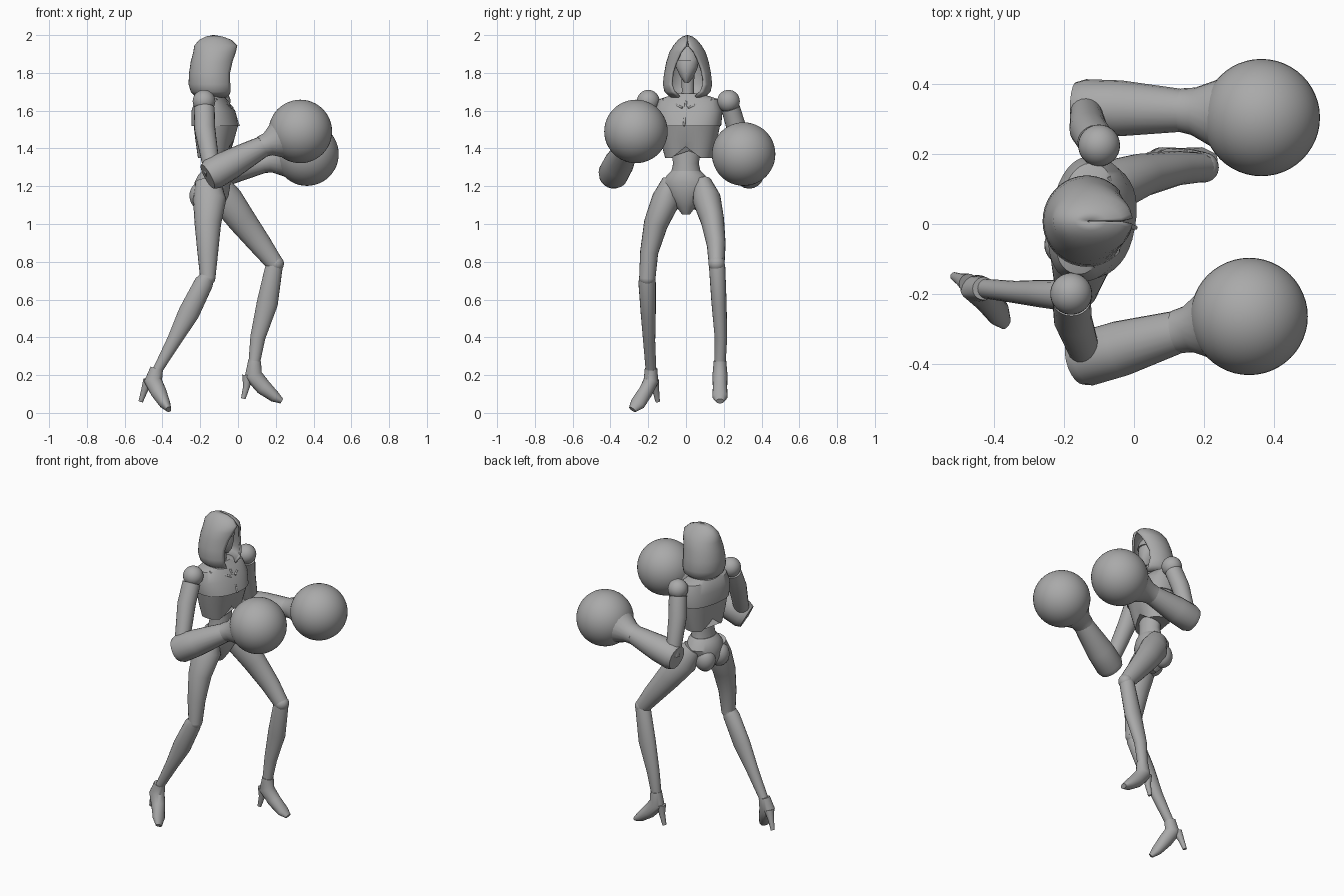
import bpy, bmesh, math
from mathutils import Vector, Matrix

cube = bpy.data.objects.get("Cube")
if cube:
    bpy.data.objects.remove(cube)

grey = bpy.data.materials.new("plain_grey")
grey.use_nodes = True
COLOR = (0.4, 0.4, 0.4, 1)
grey.diffuse_color = COLOR
grey.node_tree.nodes["Principled BSDF"].inputs["Base Color"].default_value = COLOR

SIDES = 20
TWIST = Matrix.Rotation(math.radians(-10), 3, "Z")


def finish(name, bm, angle=35):
    bmesh.ops.recalc_face_normals(bm, faces=bm.faces)
    mesh = bpy.data.meshes.new(name)
    bm.to_mesh(mesh)
    bm.free()
    mesh.materials.append(grey)
    obj = bpy.data.objects.new(name, mesh)
    bpy.context.collection.objects.link(obj)
    bpy.ops.object.select_all(action="DESELECT")
    obj.select_set(True)
    bpy.context.view_layer.objects.active = obj
    bpy.ops.object.shade_smooth_by_angle(angle=math.radians(angle))
    return obj


def skin(name, rings, closed=True, caps=True, angle=35):
    """Bridge a list of equal point rings."""
    bm = bmesh.new()
    loops = [[bm.verts.new(p) for p in ring] for ring in rings]
    n = len(rings[0])
    for low, high in zip(loops, loops[1:]):
        for i in range(n if closed else n - 1):
            j = (i + 1) % n
            bm.faces.new((low[i], low[j], high[j], high[i]))
    if caps:
        bm.faces.new(loops[0])
        bm.faces.new(loops[-1])
    return finish(name, bm, angle)


def limb(name, *stations):
    """Tube through (point, lateral radius, depth radius)."""
    pts = [Vector(s[0]) for s in stations]
    rings = []
    for k, (p, a, b) in enumerate(stations):
        t = (pts[min(k + 1, len(pts) - 1)] - pts[max(k - 1, 0)]).normalized()
        u = Vector((0, 1, 0))
        u = (u - t * u.dot(t)).normalized()
        v = t.cross(u)
        turns = [math.tau * i / SIDES for i in range(SIDES)]
        rings.append([pts[k] + u * a * math.cos(w) + v * b * math.sin(w) for w in turns])
    return skin(name, rings)


def trunk(name, centre, sections, notch=0, power=0.85):
    """Level sections (height, front, back, half width), turned with the torso."""
    rings = []
    for k, (z, front, back, half) in enumerate(sections):
        ring = []
        for i in range(SIDES * 2):
            w = math.pi * i / SIDES
            c, s = math.cos(w), math.sin(w)
            x = math.copysign(abs(c) ** power, c) * (front if c > 0 else back)
            y = math.copysign(abs(s) ** power, s) * half
            lift = notch * max(0, 1 - abs(y) / half * 1.6) if k == 0 else 0
            ring.append(TWIST @ Vector((x, y, 0)) + Vector((*centre, z + lift)))
        rings.append(ring)
    return skin(name, rings)


def ball(name, centre, size, segments=32):
    bm = bmesh.new()
    bmesh.ops.create_uvsphere(bm, u_segments=segments, v_segments=segments // 2, radius=1)
    size = Vector((size,) * 3) if isinstance(size, float) else Vector(size)
    bmesh.ops.scale(bm, verts=bm.verts, vec=size)
    bmesh.ops.translate(bm, verts=bm.verts, vec=centre)
    return finish(name, bm)


# Torso
middle = (-0.14, 0.015)
trunk("upper_chest", middle, [(1.52, .145, .1, .172), (1.6, .12, .1, .18),
                              (1.66, .075, .08, .16), (1.69, .05, .05, .07)])
trunk("rib_cage", middle, [(1.35, .095, .07, .125), (1.44, .115, .08, .15),
                           (1.53, .14, .09, .168)], notch=.06)
trunk("abdomen", (-.13, 0), [(1.25, .075, .06, .085), (1.32, .07, .05, .068),
                             (1.45, .07, .05, .09)], power=1)
trunk("pelvis", (-.13, 0), [(1.05, .02, .03, .02), (1.09, .05, .07, .05), (1.15, .08, .1, .1),
                            (1.22, .09, .1, .125), (1.26, .085, .08, .1),
                            (1.28, .075, .06, .08)], power=1)
for side, y in (("left", .05), ("right", -.06)):
    ball(side + "_buttock", (-.18 + y * .2, y, 1.15), (.065, .06, .075))
limb("neck", ((-.14, .01, 1.64), .045, .045), ((-.13, .01, 1.7), .032, .032),
     ((-.12, .01, 1.82), .035, .035))

# Raised seams on the breast plate
for name, a, b in (("centre_seam", (.147, 0, 1.52), (.085, 0, 1.65)),
                   ("left_collar", (.11, .015, 1.615), (.045, .13, 1.66)),
                   ("right_collar", (.11, -.015, 1.615), (.045, -.13, 1.66))):
    ends = [TWIST @ Vector(p) + Vector((*middle, 0)) for p in (a, b)]
    limb(name, *[(p, .006, .006) for p in ends])

# Masked face with a forehead crest
face = (-.1, .005)
trunk("mask", face, [(1.75, .03, .02, .012), (1.78, .05, .05, .035), (1.83, .055, .06, .058),
                     (1.87, .05, .06, .06), (1.91, .035, .05, .045), (1.93, .01, .02, .015)],
      power=1)
trunk("brow", face, [(1.865, .06, .06, .064), (1.9, .05, .06, .055), (1.94, .02, .03, .02)],
      power=1)

# Hood, open at the front in a pointed arch
rings = []
for z, cx, rx, ry, gap in ((1.67, -.13, .09, .09, .045), (1.70, -.132, .118, .122, .075),
                           (1.74, -.135, .127, .131, .088), (1.8, -.135, .124, .124, .082),
                           (1.86, -.13, .12, .112, .06), (1.91, -.12, .117, .096, .035),
                           (1.945, -.117, .114, .075, .008), (1.975, -.12, .085, .05, .001),
                           (1.992, -.125, .045, .027, .001), (2.0, -.13, .004, .003, .001)):
    start = math.asin(gap / ry)
    span = math.tau - 2 * start
    angles = [start + span * i / 32 for i in range(33)]
    rings.append([(cx + rx * math.cos(w), .008 + ry * math.sin(w), z) for w in angles])
hood = skin("hood", rings, closed=False, caps=False, angle=50)
shell = hood.modifiers.new("cloth", "SOLIDIFY")
shell.thickness = .012
shell.offset = -1

# Arms with ball gloves
arms = {
    "left": ((-.10, .225, 1.65), (-.13, .27, 1.5), (-.14, .335, 1.27),
             (.15, .325, 1.33), (.365, .305, 1.37)),
    "right": ((-.18, -.2, 1.65), (-.175, -.275, 1.5), (-.135, -.385, 1.265),
              (.14, -.305, 1.415), (.33, -.265, 1.49)),
}
for side, points in arms.items():
    shoulder, mid, elbow, wrist, fist = map(Vector, points)
    ball(side + "_shoulder", shoulder, .06)
    limb(side + "_upper_arm", (shoulder.lerp(mid, .25), .05, .055), (mid, .052, .055),
         (elbow.lerp(mid, .2), .045, .045), (elbow, .04, .04))
    reach = (wrist - elbow).normalized()
    limb(side + "_forearm", (elbow - reach * .03, .07, .072), (elbow, .08, .085),
         (elbow.lerp(wrist, .35), .08, .08), (wrist, .06, .055))
    aim = (fist - wrist).normalized()
    limb(side + "_cuff", (wrist - aim * .02, .062, .057), (wrist + aim * .02, .068, .062),
         (fist - aim * .13, .1, .1))
    ball(side + "_glove", fist, .168, 48)

# Legs
limb("left_thigh", ((-.11, .085, 1.22), .05, .06), ((-.06, .11, 1.13), .075, .085),
     ((.02, .14, 1.02), .062, .075), ((.12, .16, .89), .05, .06), ((.195, .162, .79), .042, .046))
limb("left_shin", ((.2, .162, .82), .036, .03), ((.19, .165, .77), .043, .046),
     ((.155, .175, .58), .04, .056), ((.105, .185, .4), .033, .04), ((.085, .18, .26), .03, .03))
limb("right_thigh", ((-.16, -.075, 1.23), .05, .065), ((-.15, -.105, 1.13), .076, .088),
     ((-.16, -.16, 1.0), .064, .07), ((-.16, -.195, .85), .048, .055),
     ((-.16, -.205, .71), .043, .04))
limb("right_shin", ((-.15, -.207, .74), .038, .03), ((-.18, -.206, .69), .046, .05),
     ((-.26, -.2, .53), .04, .056), ((-.34, -.195, .38), .032, .038),
     ((-.43, -.185, .22), .028, .025))
ball("left_knee", (.2, .162, .79), .043)
ball("right_knee", (-.163, -.205, .715), .043)

# High-heeled feet: path from ankle to toe, then the heel spike
feet = {
    "left": (((.088, .18, .275), (.08, .18, .2), (.135, .18, .135), (.195, .18, .085),
              (.232, .18, .062)), ((.05, .18, .2), (.045, .18, .14), (.028, .18, .075))),
    "right": (((-.43, -.185, .235), (-.45, -.185, .17), (-.42, -.215, .11), (-.388, -.255, .05),
               (-.367, -.284, .018)), ((-.475, -.17, .17), (-.495, -.16, .12), (-.515, -.15, .06))),
}
for side, (sole, heel) in feet.items():
    widths = ((.033, .034), (.04, .048), (.038, .042), (.04, .03), (.022, .014))
    limb(side + "_foot", *[(p, a, b) for p, (a, b) in zip(sole, widths)])
    limb(side + "_heel", *[(p, r, r) for p, r in zip(heel, (.028, .018, .012))])
